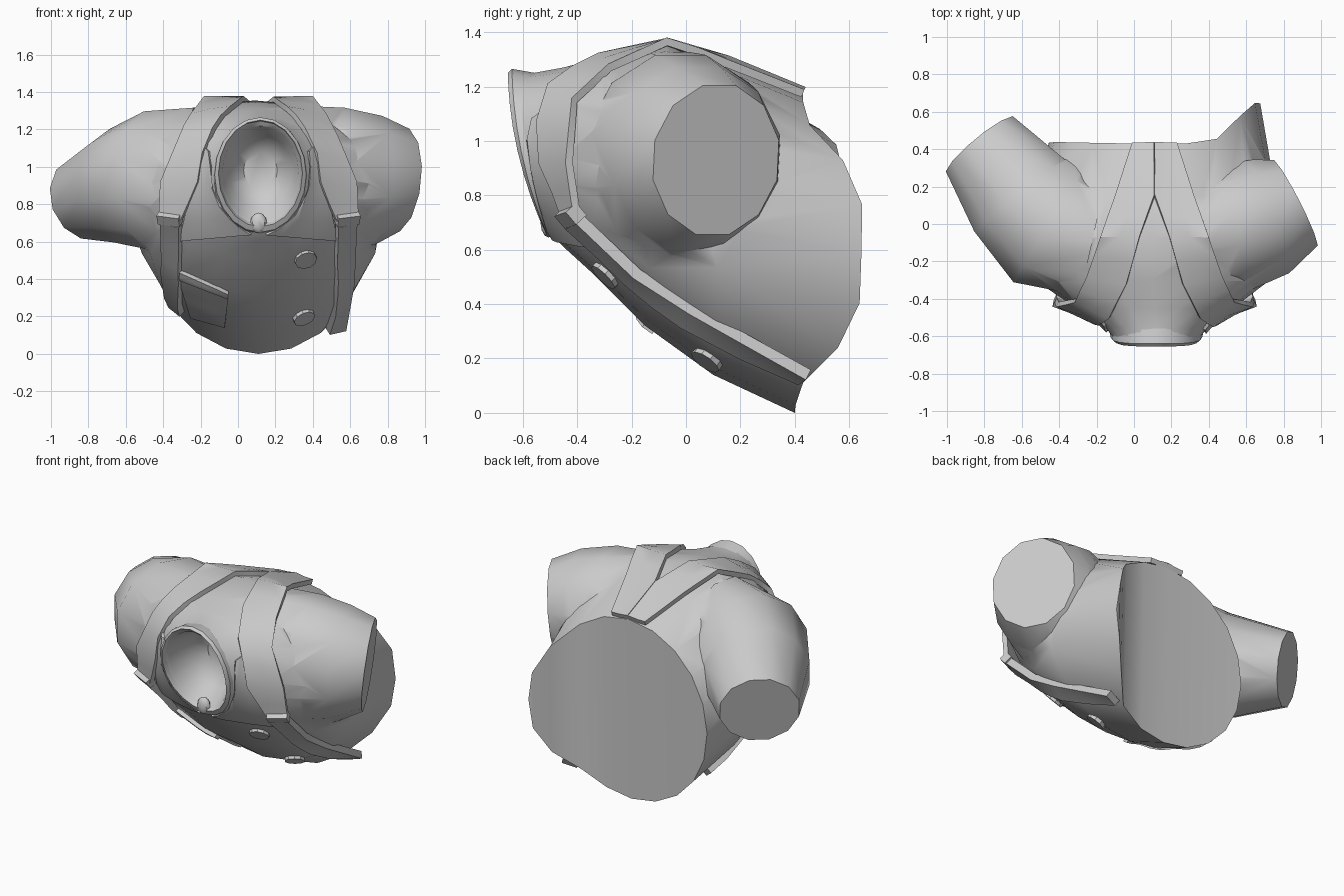
import bpy, bmesh, math
from mathutils import Vector
from mathutils.bvhtree import BVHTree

if "Cube" in bpy.data.objects:
    bpy.data.objects.remove(bpy.data.objects["Cube"])

CX = 0.11  # centre line of the torso


def make(name, verts, faces, smooth=40):
    me = bpy.data.meshes.new(name)
    me.from_pydata([tuple(v) for v in verts], [], faces)
    bm = bmesh.new()
    bm.from_mesh(me)
    bmesh.ops.recalc_face_normals(bm, faces=bm.faces)
    bm.to_mesh(me)
    bm.free()
    ob = bpy.data.objects.new(name, me)
    bpy.context.collection.objects.link(ob)
    shade(ob, smooth)
    return ob


def shade(ob, angle):
    bpy.ops.object.select_all(action='DESELECT')
    bpy.context.view_layer.objects.active = ob
    ob.select_set(True)
    bpy.ops.object.shade_smooth_by_angle(angle=math.radians(angle))


def apply_mod(ob, kind, **props):
    m = ob.modifiers.new(kind.title(), kind)
    for k, v in props.items():
        setattr(m, k, v)
    bpy.context.view_layer.objects.active = ob
    bpy.ops.object.modifier_apply(modifier=m.name)


def loft(name, rings, smooth=40, strip_cap=False):
    n = len(rings[0])
    faces = [(i * n + j, i * n + (j + 1) % n, (i + 1) * n + (j + 1) % n, (i + 1) * n + j)
             for i in range(len(rings) - 1) for j in range(n)]
    if strip_cap:  # first cap in vertical strips so it can fold
        faces += [(0, 1, n - 1), (n // 2 - 1, n // 2, n // 2 + 1)]
        faces += [(k, k + 1, n - k - 1, n - k) for k in range(1, n // 2 - 1)]
    else:
        faces.append(tuple(range(n)))
    faces.append(tuple(range((len(rings) - 1) * n, len(rings) * n)))
    return make(name, [v for r in rings for v in r], faces, smooth)


def slice_ring(yt, zt, yb, zb, cx, hw, bow=0, skew=0, pw=1, n=20):
    out = []
    for k in range(n):
        a = 2 * math.pi * k / n
        c, s = math.cos(a), math.sin(a)
        wide = math.copysign(abs(c) ** pw, c) if s > 0 else c  # fuller shoulders
        x = cx + hw * wide
        y = yb + (yt - yb) * (s + 1) / 2 + bow * c * c
        y += skew * min(1, max(0, (x - 0.42) / 0.22))
        out.append(Vector((x, y, zb + (zt - zb) * (s + 1) / 2)))
    return out


def arm_ring(c, normal, rh, rv, n=12):
    nz = Vector(normal).normalized()
    u = nz.cross(Vector((0, 0, 1))).normalized()
    w = u.cross(nz)
    return [Vector(c) + u * rh * math.cos(2 * math.pi * (k + .5) / n)
            + w * rv * math.sin(2 * math.pi * (k + .5) / n) for k in range(n)]


# torso from waist to neck, then back into the neck hollow
body = loft("shirt_body", [
    slice_ring(.43, 1.17, .40, 0, CX, .565, .02, .21),
    slice_ring(.15, 1.285, .10, .14, CX, .655, pw=.8),
    slice_ring(-.07, 1.355, -.15, .32, .09, .69, pw=.75),
    slice_ring(-.30, 1.31, -.34, .51, .10, .60, pw=.85),
    slice_ring(-.45, 1.27, -.45, .61, .11, .42),
    slice_ring(-.56, 1.25, -.49, .65, .12, .29, -.01),
    slice_ring(-.64, 1.25, -.51, .68, .12, .23, -.03),
    slice_ring(-.62, 1.22, -.49, .71, .12, .205, -.02),
    slice_ring(-.44, 1.17, -.40, .78, .12, .17),
    slice_ring(-.36, 1.08, -.34, .88, .12, .09)], strip_cap=True)

# sleeves, different on each side
sleeves = [
    loft("left_sleeve", [arm_ring((-.22, -.08, .93), (-.9, .2, 0), .32, .40),
                         arm_ring((-.45, .0, .93), (-.8, .5, 0), .38, .38),
                         arm_ring((-.61, .15, .90), (-.6, .75, -.05), .32, .315),
                         arm_ring((-.82, .42, .83), (-.62, .75, -.2), .24, .225)]),
    loft("right_sleeve", [arm_ring((.35, -.06, .93), (1, 0, 0), .30, .41),
                          arm_ring((.56, -.02, .93), (1, .1, 0), .36, .40),
                          arm_ring((.73, .04, .93), (.95, .3, -.05), .33, .355),
                          arm_ring((.86, .11, .93), (.88, .45, -.1), .265, .285)])]
for s in sleeves:
    apply_mod(body, 'BOOLEAN', operation='UNION', object=s, solver='EXACT')
    bpy.data.objects.remove(s)
shade(body, 52)
bpy.context.view_layer.update()
tree = BVHTree.FromObject(body, bpy.context.evaluated_depsgraph_get())


def front_hit(x, z):
    """Point on the shirt seen from the front, kept outside the neck opening."""
    ex, ez = (x - .12) / .26, (z - .965) / .31
    r = math.hypot(ex, ez)
    if r < 1:
        x, z = .12 + ex / r * .26, .965 + ez / r * .31
    p, nrm, _, _ = tree.ray_cast(Vector((x, -2, z)), Vector((0, 1, 0)))
    if p is None:
        p, nrm, _, _ = tree.find_nearest(Vector((x, .3, z)))
    return p, nrm


def grid_faces(rows, cols):
    return [(i * cols + j, i * cols + j + 1, (i + 1) * cols + j + 1, (i + 1) * cols + j)
            for i in range(rows - 1) for j in range(cols - 1)]


def patch(name, quad, lift, thick, n=6):
    a, b, c, d = [Vector(q) for q in quad]
    verts = []
    for i in range(n):
        for j in range(n):
            u, v = i / (n - 1), j / (n - 1)
            q = a.lerp(b, u).lerp(d.lerp(c, u), v)
            p, nrm = front_hit(q.x, q.y)
            verts.append(p + nrm * lift)
    ob = make(name, verts, grid_faces(n, n))
    apply_mod(ob, 'SOLIDIFY', thickness=thick, offset=0)
    shade(ob, 35)
    return ob


def strap(name, edges, lift, thick, flip):
    """Flat ribbon between paired edge points, laid over the shirt."""
    rows = []
    for (l0, r0), (l1, r1) in zip(edges, edges[1:]):
        for t in (0, .5):
            rows.append((Vector(l0).lerp(Vector(l1), t), Vector(r0).lerp(Vector(r1), t)))
    rows.append(tuple(Vector(p) for p in edges[-1]))
    verts = []
    for l, r in rows:
        for t in (0, .5, 1):
            q = l.lerp(r, t)
            if flip:
                q.x = 2 * CX - q.x
            p, nrm, _, _ = tree.find_nearest(q)
            push = max(0, lift - (q - p).dot(nrm))
            verts.append(q + nrm * push)
    ob = make(name, verts, grid_faces(len(rows), 3))
    apply_mod(ob, 'SOLIDIFY', thickness=thick, offset=0)
    shade(ob, 35)


def box(name, loc, dims, rot):
    bpy.ops.mesh.primitive_cube_add(size=1, location=loc, rotation=rot)
    ob = bpy.context.object
    ob.name, ob.scale = name, dims


# braces: wide upper straps, narrow lower straps and buckles
upper = [((.11, .43, 1.175), (.23, .43, 1.175)),
         ((.11, .15, 1.295), (.32, .15, 1.285)),
         ((.19, -.07, 1.36), (.40, -.07, 1.365)),
         ((.26, -.32, 1.31), (.47, -.28, 1.27)),
         ((.35, -.50, 1.20), (.53, -.41, 1.15)),
         ((.43, -.52, .92), (.63, -.43, .92)),
         ((.53, -.44, .70), (.64, -.40, .72))]
for side, flip in (("right", False), ("left", True)):
    end = (.42, .12) if not flip else (.25, .25)
    lower = [((.53, -.43, .69), (.63, -.39, .71)),
             ((.52, -.20, .48), (.62, -.18, .51)),
             ((.51, .00, .34), (.61, .02, .38)),
             ((.48, end[0], end[1]), (.57, end[0] + .03, end[1] + .02))]
    strap(side + "_upper_strap", upper, .015, .03, flip)
    strap(side + "_lower_strap", lower, .015, .045, flip)
    sx = -1 if flip else 1
    box(side + "_buckle", (CX + sx * .475, -.425, .725), (.125, .055, .06),
        (.7, sx * -.12, sx * .35))

# collar stand around the neck opening
collar = [slice_ring(-.50, 1.24, -.47, .64, .12, .27),
          slice_ring(-.64, 1.265, -.51, .65, .12, .245, -.03),
          slice_ring(-.655, 1.25, -.525, .68, .12, .225, -.03),
          slice_ring(-.60, 1.235, -.49, .70, .12, .21, -.02)]
loft_faces = [(i * 20 + j, i * 20 + (j + 1) % 20, (i + 1) * 20 + (j + 1) % 20, (i + 1) * 20 + j)
              for i in range(3) for j in range(20)]
make("collar_stand", [v for r in collar for v in r], loft_faces)

# collar points folded on the chest
for side, s in (("left", -1), ("right", 1)):
    patch(side + "_collar_point", [(CX + s * .04, .645), (CX + s * .42, .61),
                                   (CX + s * .30, 1.12), (CX + s * .26, 1.08)], .008, .016)

# small knot at the throat
bpy.ops.mesh.primitive_uv_sphere_add(segments=8, ring_count=6, radius=1,
                                     location=(CX, -.505, .70))
knot = bpy.context.object
knot.name, knot.scale = "throat_knot", (.045, .03, .055)
shade(knot, 40)

# buttons
for i, (x, z) in enumerate([(.36, .51), (.35, .20)]):
    p, nrm = front_hit(x, z)
    bpy.ops.mesh.primitive_cylinder_add(vertices=10, radius=.06, depth=.03, location=p + nrm * .003,
                                        rotation=nrm.to_track_quat('Z', 'Y').to_euler())
    bpy.context.object.name = f"button_{i + 1}"

# chest pocket with its flap
patch("pocket", [(-.33, .45), (-.05, .32), (-.07, .15), (-.25, .20)], .005, .015)
patch("pocket_flap", [(-.33, .46), (-.05, .335), (-.05, .31), (-.33, .42)], .012, .025)
